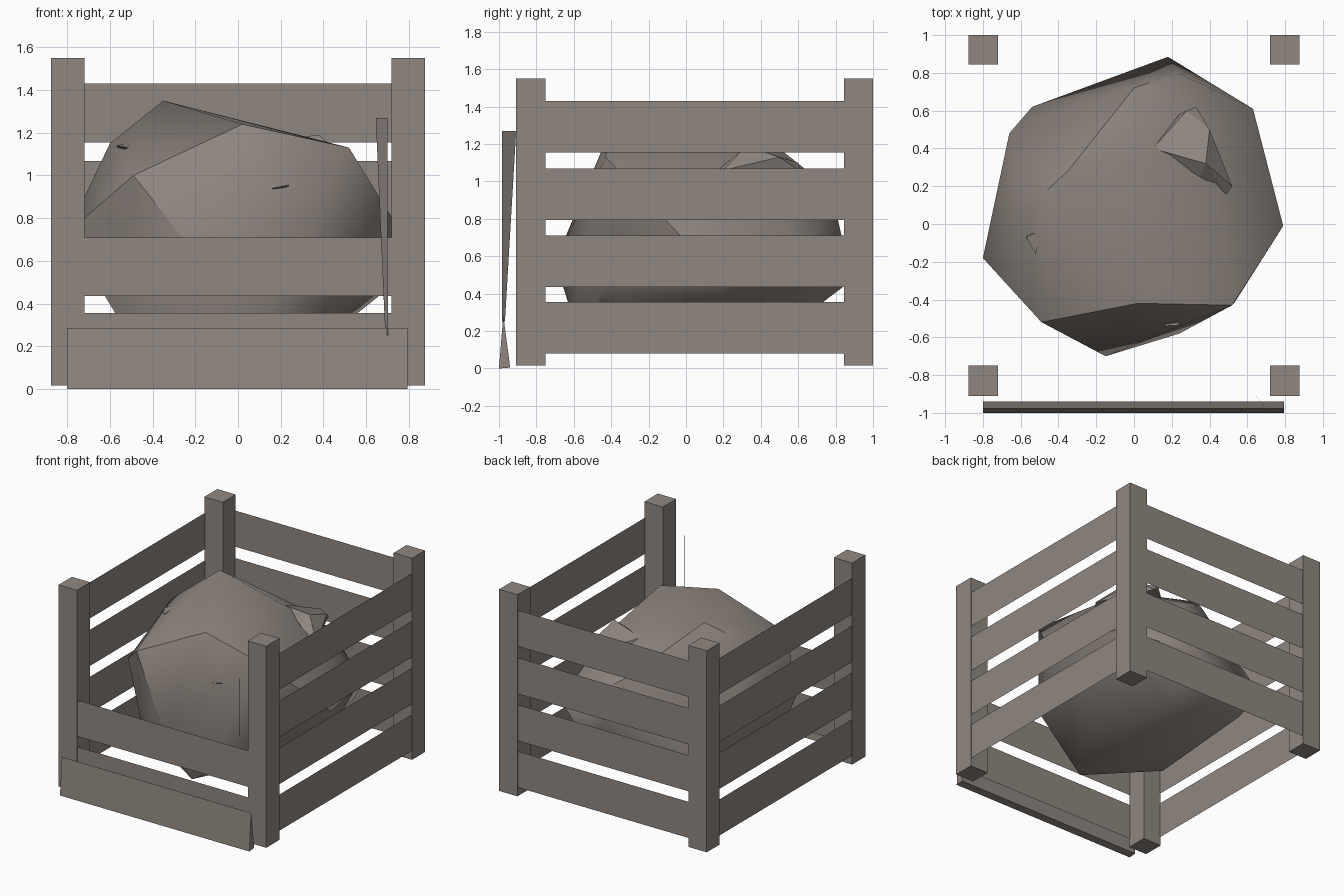
import bpy
import bmesh

old = bpy.data.objects.get("Cube")
if old:
    bpy.data.objects.remove(old, do_unlink=True)

stone = bpy.data.materials.new("warm_grey")
stone.use_nodes = True
colour = (0.28, 0.242, 0.217, 1)
stone.diffuse_color = colour
stone.node_tree.nodes["Principled BSDF"].inputs["Base Color"].default_value = colour


def finish(name, bm):
    mesh = bpy.data.meshes.new(name)
    bm.to_mesh(mesh)
    bm.free()
    mesh.materials.append(stone)
    obj = bpy.data.objects.new(name, mesh)
    bpy.context.collection.objects.link(obj)
    return obj


def hull(name, points):
    bm = bmesh.new()
    verts = [bm.verts.new(p) for p in points]
    bmesh.ops.convex_hull(bm, input=verts)
    loose = [v for v in bm.verts if not v.link_faces]
    bmesh.ops.delete(bm, geom=loose, context="VERTS")
    bmesh.ops.recalc_face_normals(bm, faces=bm.faces)
    return finish(name, bm)


def box(name, xs, ys, zs):
    return hull(name, [(x, y, z) for x in xs for y in ys for z in zs])


def sheet(name, corners):
    bm = bmesh.new()
    bm.faces.new([bm.verts.new(c) for c in corners])
    return finish(name, bm)


def slat(name, start, end, low):
    high = low + 0.275
    return sheet(name, [(*start, low), (*end, low), (*end, high), (*start, high)])


# Corner posts
INNER, OUTER = 0.72, 0.875
FRONT, BACK = (-0.91, -0.75), (0.845, 1.0)
for side, s in (("left", 1), ("right", -1)):
    for end, ys in (("front", FRONT), ("back", BACK)):
        box(f"{end}_{side}_post", (s * INNER, s * OUTER), ys, (0.015, 1.55))

# Thin slats set just inside the outer faces of the posts; the front has lost two
INSET = 0.006
SIDE = OUTER - INSET
for i, low in enumerate((0.08, 0.435, 0.793, 1.155)):
    slat(f"left_slat_{i}", (SIDE, FRONT[1]), (SIDE, BACK[0]), low)
    slat(f"right_slat_{i}", (-SIDE, BACK[0]), (-SIDE, FRONT[1]), low)
    slat(f"back_slat_{i}", (INNER, BACK[1] - INSET), (-INNER, BACK[1] - INSET), low)
    if i < 2:
        slat(f"front_slat_{i}", (-INNER, FRONT[0] + INSET), (INNER, FRONT[0] + INSET), low)

# Fallen board leaning in front, wedge shaped
hull("fallen_board", [(x, y, z) for x in (-0.8, 0.795)
                      for y, z in ((-1.0, 0), (-0.94, 0.005), (-0.977, 0.285))])

# Loose hanging splinter
sheet("hanging_splinter", [(0.645, -0.908, 1.27), (0.70, -0.983, 1.27),
                           (0.702, -0.984, 0.25), (0.69, -0.968, 0.25)])

# Faceted boulder
boulder = hull("boulder", [
    # upper vertices
    (-0.35, 0.28, 1.35), (0.02, -0.42, 1.24), (0.52, -0.43, 1.13),
    (-0.49, -0.52, 1.0), (-0.6, 0.05, 1.15), (0, 0.72, 1.0), (0.41, 0.4, 1.09),
    # widest ring
    (-0.8, -0.18, 0.73), (-0.15, -0.70, 0.57), (0.24, -0.58, 0.5),
    (0.79, -0.01, 0.69), (0.63, 0.61, 0.62), (0.23, 0.8, 0.85),
    (0.18, 0.885, 0.47), (-0.54, 0.62, 0.42), (-0.66, 0.48, 0.75),
    # underside
    (0.53, -0.42, 0.44), (0.66, 0.2, 0.435), (0.56, 0.2, 0.355),
    (0.24, -0.22, 0.2), (0.015, -0.575, 0.18), (-0.56, -0.35, 0.33),
    (-0.45, 0.61, 0.3), (0.155, 0.54, 0.21)])

# Jagged chips on the boulder
hull("top_chip", [(0.1, 0.4, 1.16), (0.24, 0.58, 1.04), (0.33, 0.62, 1.05),
                  (0.28, 0.6, 1.1), (0.4, 0.5, 1.13), (0.38, 0.32, 1.19),
                  (0.52, 0.2, 1.06), (0.49, 0.16, 1.05), (0.35, 0.25, 1.13)])
hull("side_chip", [(-0.57, -0.07, 1.14), (-0.49, -0.03, 1.16),
                   (-0.52, -0.16, 1.13), (-0.54, -0.03, 1.1)])
hull("front_chip", [(0.16, -0.54, 0.94), (0.24, -0.535, 0.955),
                    (0.19, -0.5, 0.92), (0.22, -0.48, 0.93)])

bpy.ops.object.select_all(action="DESELECT")
boulder.select_set(True)
bpy.context.view_layer.objects.active = boulder
bpy.ops.object.shade_smooth_by_angle(angle=0.8)
